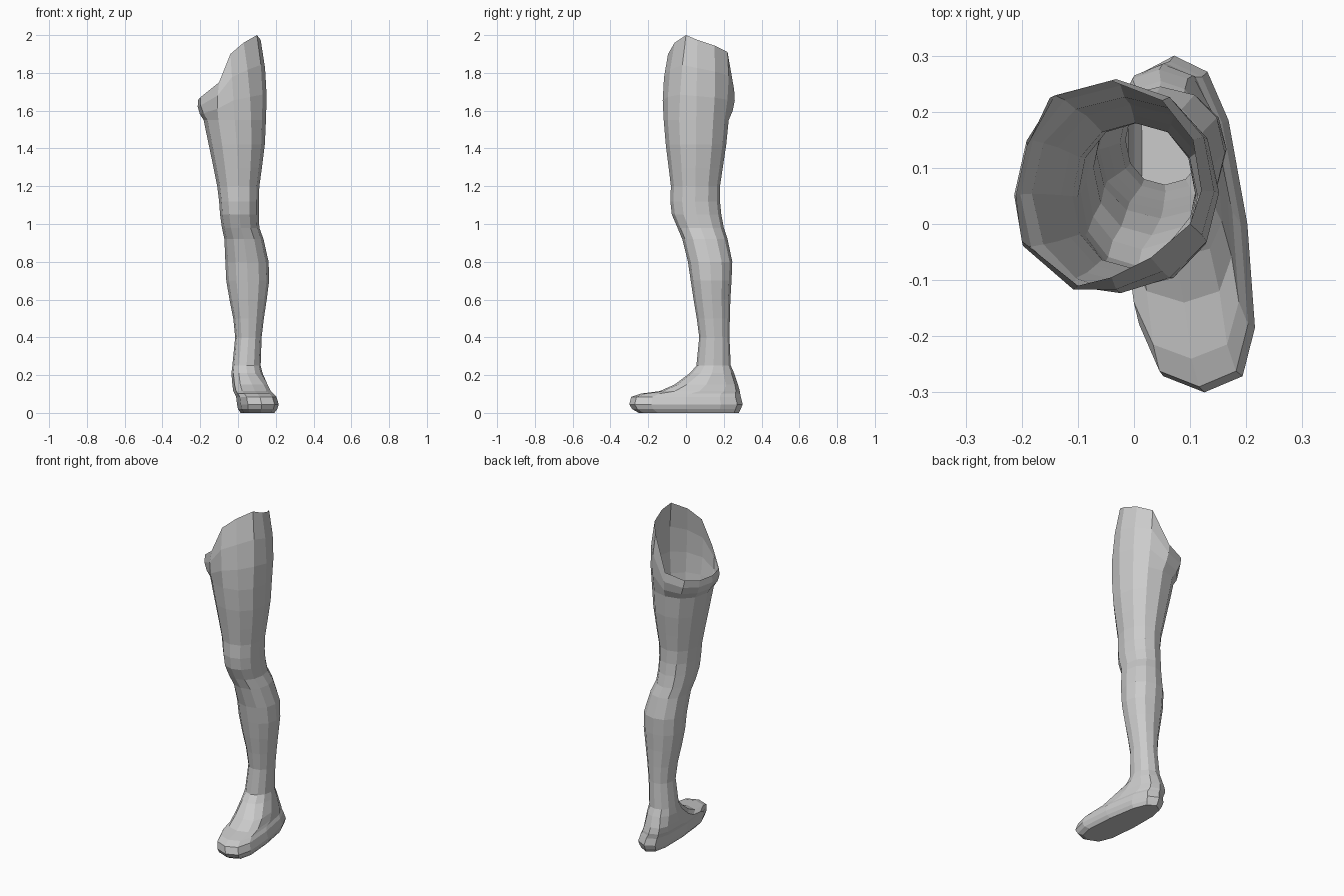
import bpy, bmesh
from math import sin, cos, pi, copysign

SIDES = 12

# Remove only the default cube
default_cube = bpy.data.objects.get("Cube")
if default_cube:
    bpy.data.objects.remove(default_cube, do_unlink=True)


def make_material(name, colour):
    material = bpy.data.materials.new(name)
    material.use_nodes = True
    material.diffuse_color = colour
    shader = material.node_tree.nodes["Principled BSDF"]
    shader.inputs["Base Color"].default_value = colour
    return material


def power(value, exponent):
    return copysign(abs(value) ** exponent, value)


def section(height, left, right, front, back, foot=False):
    """Horizontal rounded section; foot sections are blunter and turn outward."""
    exponent = 0.7 if foot else 0.93
    middle_x, middle_y = (left + right) / 2, (front + back) / 2
    half_x, half_y = (right - left) / 2, (back - front) / 2
    points = []
    for i in range(SIDES):
        angle = 2 * pi * i / SIDES
        across = power(cos(angle), exponent)
        along = power(sin(angle), exponent)
        x, y = half_x * across, half_y * along
        if foot:
            x = x * (1 - 0.12 * along) - 0.09 * y
        points.append((middle_x + x, middle_y + y, height))
    return points


def blend(lower, upper, t, bulge):
    """Section part of the way between two others, swollen outward."""
    swell = bulge * sin(pi * t)
    result = []
    for i, (a, b) in enumerate(zip(lower, upper)):
        angle = 2 * pi * i / SIDES
        x, y, z = (p + (q - p) * t for p, q in zip(a, b))
        result.append((x + swell * cos(angle), y + swell * sin(angle), z))
    return result


def loft(name, sections, material):
    """Skin the sections from the bottom up, closing only the sole."""
    mesh = bpy.data.meshes.new(name)
    bm = bmesh.new()
    rings = [[bm.verts.new(p) for p in points] for points in sections]
    bm.faces.new(reversed(rings[0]))
    for lower, upper in zip(rings, rings[1:]):
        for i in range(SIDES):
            j = (i + 1) % SIDES
            bm.faces.new((lower[i], lower[j], upper[j], upper[i]))
    bm.to_mesh(mesh)
    bm.free()
    mesh.materials.append(material)
    leg = bpy.data.objects.new(name, mesh)
    bpy.context.collection.objects.link(leg)
    return leg


# Sole, toe box and instep: height, left, right, front, back
foot_sizes = [
    (0, .015, .18, -.25, .28),
    (.02, 0, .195, -.285, .29),
    (.045, -.005, .202, -.3, .3),
    (.085, -.01, .19, -.29, .29),
    (.102, -.018, .175, -.24, .287),
    (.115, -.025, .165, -.14, .285),
    (.15, -.03, .15, -.06, .275),
]

# Ankle, calf, knee and thigh
leg_sizes = [
    (.21, -.035, .13, .02, .255),
    (.25, -.03, .12, .055, .237),
    (.4, -.015, .125, .07, .23),
    (.5, -.025, .137, .057, .232),
    (.6, -.045, .152, .04, .235),
    (.7, -.062, .165, .025, .241),
    (.8, -.067, .162, .01, .245),
    (.92, -.072, .135, -.02, .22),
    (.98, -.085, .113, -.045, .2),
    (1.05, -.095, .11, -.075, .187),
    (1.12, -.1, .11, -.083, .18),
    (1.2, -.11, .113, -.08, .18),
    (1.3, -.13, .127, -.092, .195),
    (1.42, -.155, .142, -.107, .213),
    (1.55, -.182, .148, -.118, .226),
]

# Open slanted rim, counterclockwise from the outer hip
hip_rim = [
    (.12, .06, 1.975), (.105, .15, 1.945), (.05, .22, 1.91),
    (-.04, .255, 1.71), (-.15, .225, 1.68), (-.19, .14, 1.66),
    (-.21, .05, 1.66), (-.2, -.03, 1.67), (-.1, -.11, 1.75),
    (-.04, -.095, 1.9), (.03, -.06, 1.96), (.1, 0, 2),
]

sections = [section(*size, foot=True) for size in foot_sizes]
sections += [section(*size) for size in leg_sizes]
thigh_top = sections[-1]
sections += [blend(thigh_top, hip_rim, t, .015) for t in (.3, .65)]
sections.append(hip_rim)

grey = make_material("plain grey", (.6, .6, .6, 1))
loft("leg", sections, grey)
